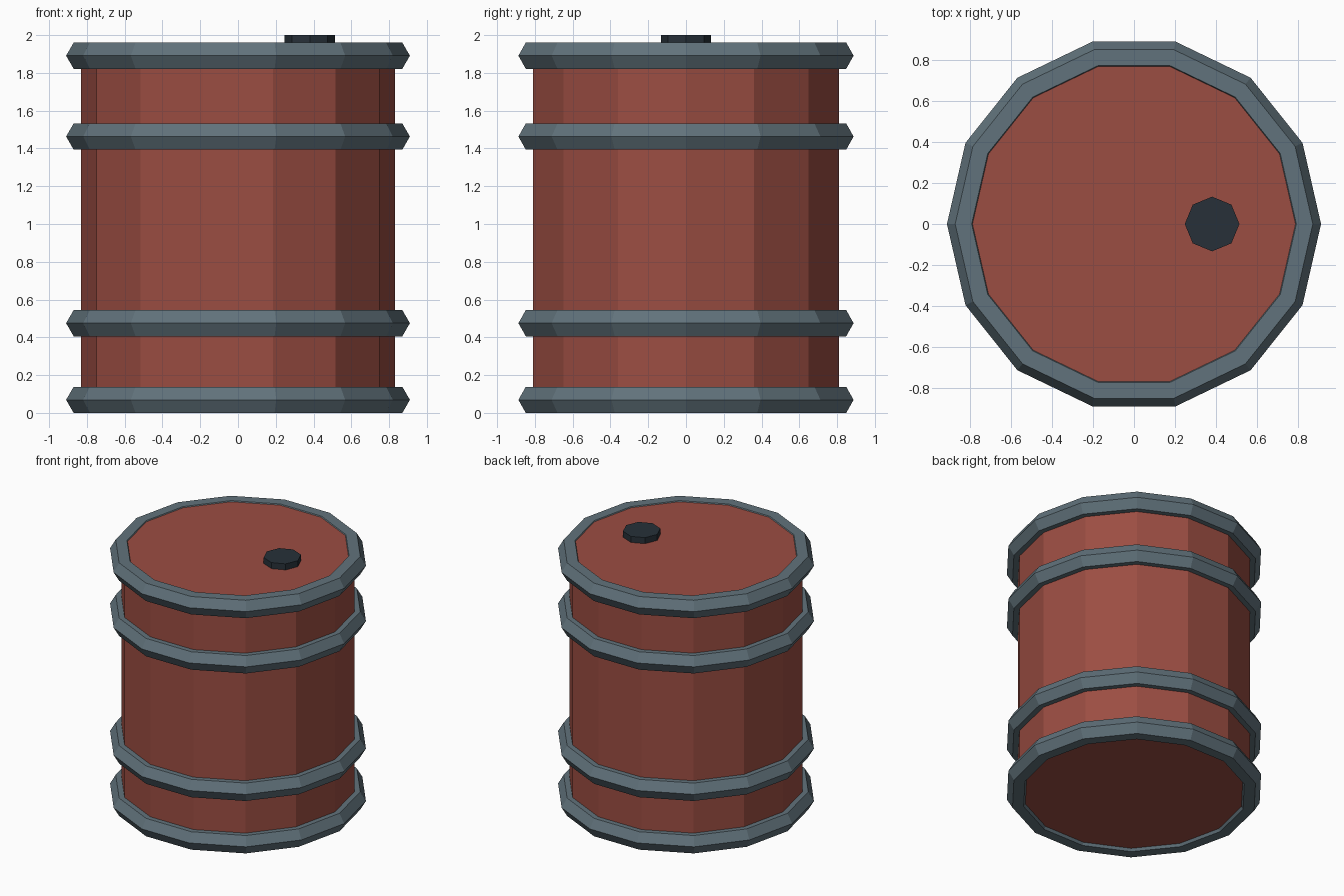
import bpy, math

if "Cube" in bpy.data.objects:
    bpy.data.objects.remove(bpy.data.objects["Cube"])

SIDES = 14


def material(name, rgb):
    m = bpy.data.materials.new(name)
    m.diffuse_color = (*rgb, 1.0)
    m.use_nodes = True
    m.node_tree.nodes["Principled BSDF"].inputs["Base Color"].default_value = m.diffuse_color
    return m


red = material("red_paint", (0.33, 0.075, 0.055))
steel = material("grey_steel", (0.12, 0.17, 0.20))
dark = material("dark_metal", (0.02, 0.03, 0.04))


def finish(name, mat):
    ob = bpy.context.object
    ob.name = name
    ob.data.materials.append(mat)
    return ob


def cylinder(name, sides, radius, z0, z1, mat, x=0.0):
    # Rotated so that a corner points along +x
    bpy.ops.mesh.primitive_cylinder_add(
        vertices=sides, radius=radius, depth=z1 - z0,
        location=(x, 0, (z0 + z1) / 2), rotation=(0, 0, math.pi / 2))
    return finish(name, mat)


# Drum body, its ends slightly recessed inside the end hoops
cylinder("drum_body", SIDES, 0.83, 0.02, 1.953, red)

# Four hoops with a hexagonal cross-section
hoops = {"bottom_rim": 0.069, "lower_hoop": 0.475,
         "upper_hoop": 1.463, "top_rim": 1.891}
for name, z in hoops.items():
    bpy.ops.mesh.primitive_torus_add(
        major_segments=SIDES, minor_segments=6,
        major_radius=0.83, minor_radius=0.08, location=(0, 0, z))
    finish(name, steel)

# Filler cap on the lid
cylinder("filler_cap", 8, 0.133, 1.92, 2.0, dark, x=0.38)
